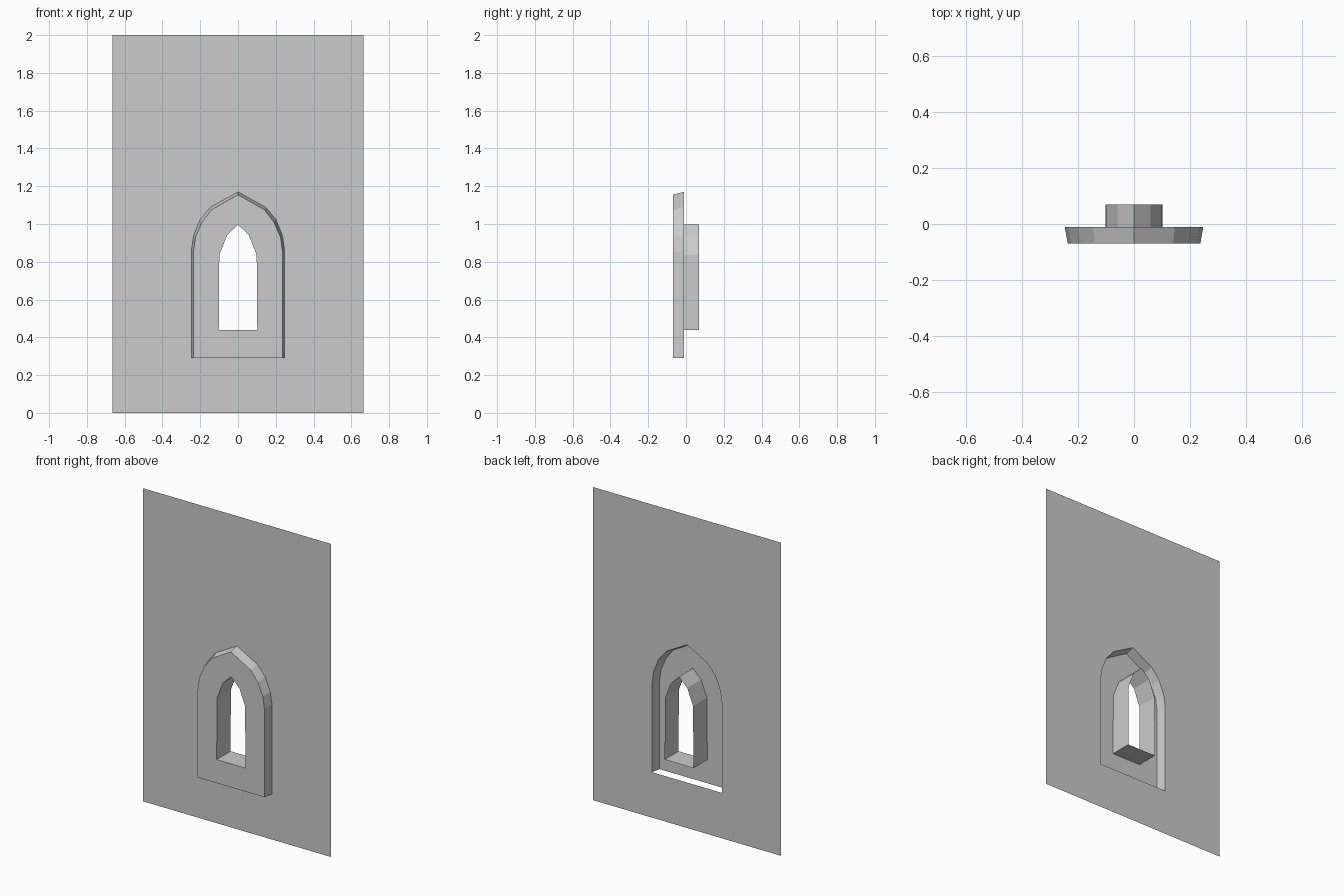
import bpy

if "Cube" in bpy.data.objects:
    bpy.data.objects.remove(bpy.data.objects["Cube"])

WALL_Y, FRONT_Y, BACK_Y = -0.01, -0.07, 0.07

# Right-hand half outlines (x, z), from the sill up to the arch point
arch_back = [(0.247, 0.29), (0.247, 0.86), (0.235, 0.94), (0.20, 1.025), (0.145, 1.09), (0, 1.17)]
arch_front = [(0.236, 0.29), (0.236, 0.85), (0.225, 0.93), (0.19, 1.01), (0.14, 1.075), (0, 1.155)]
opening = [(0, 0.44), (0.102, 0.44), (0.099, 0.835), (0.058, 0.94), (0, 0.997)]


def half_object(name, verts, faces):
    """Make one half of a part and mirror it across x = 0."""
    mesh = bpy.data.meshes.new(name)
    mesh.from_pydata(verts, [], faces)
    obj = bpy.data.objects.new(name, mesh)
    bpy.context.collection.objects.link(obj)
    mod = obj.modifiers.new("mirror", 'MIRROR')
    mod.use_axis[0] = True
    return obj


def sheet(name, outline, y):
    """Flat face facing the front."""
    half_object(name, [(x, y, z) for x, z in outline], [range(len(outline))])


def strip(name, a, ya, b, yb):
    """Row of quads joining outline a to outline b."""
    n = len(a)
    verts = [(x, ya, z) for x, z in a] + [(x, yb, z) for x, z in b]
    half_object(name, verts, [(i, n + i, n + i + 1, i + 1) for i in range(n - 1)])


# Flat wall with an arched hole
sheet("wall", [(0, 0), (0.665, 0), (0.665, 2), (0, 2)] + arch_back[::-1] + [(0, 0.29)], WALL_Y)

# Raised panel in front, pierced by the window
sheet("window_panel", [(0, 0.29)] + arch_front + opening[::-1], FRONT_Y)

# Tapered sides of the panel, open at the bottom
strip("panel_sides", arch_front, FRONT_Y, arch_back, WALL_Y)

# Window reveal running through to the back
strip("window_reveal", opening, BACK_Y, opening, FRONT_Y)
